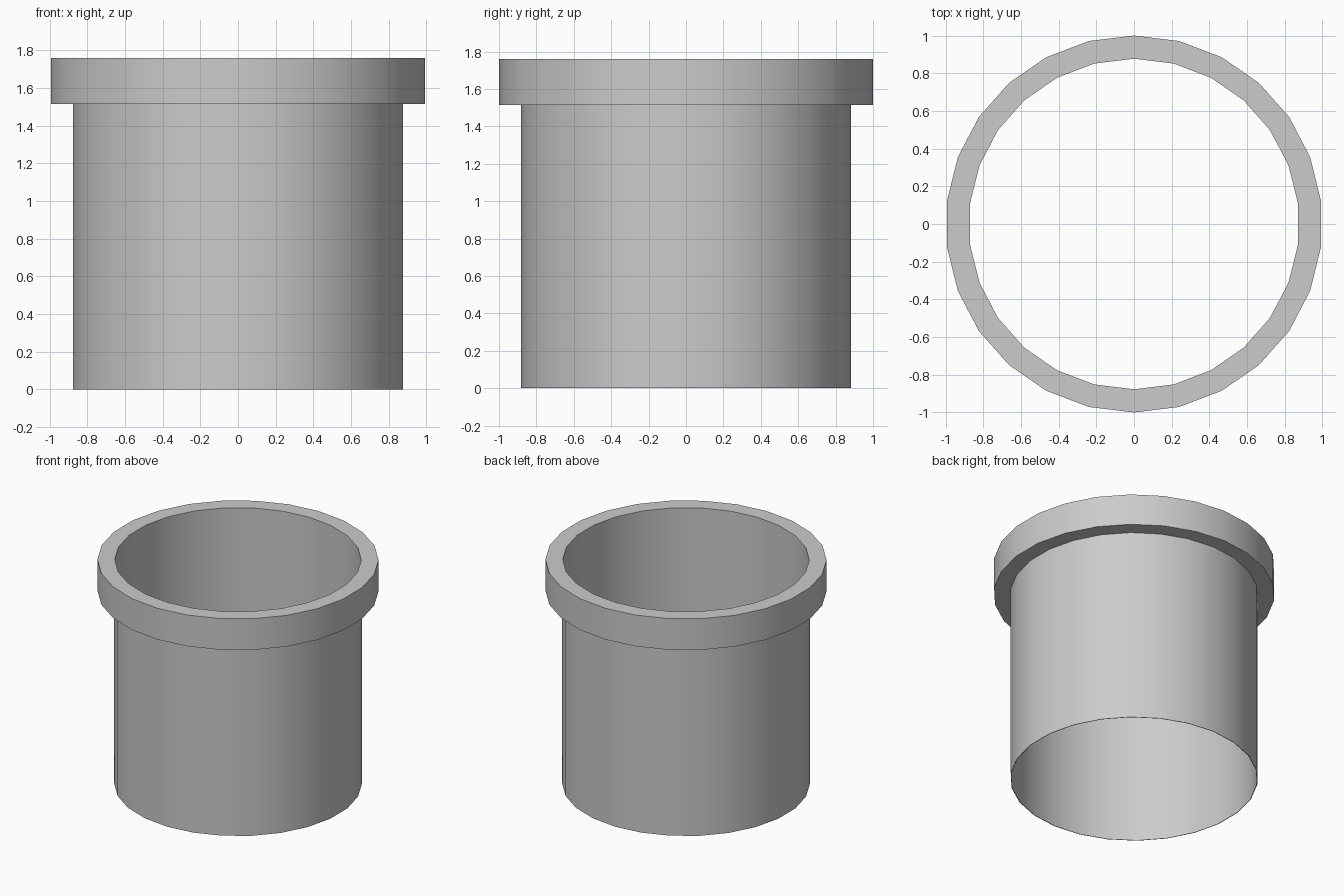
import bpy, bmesh
from math import sin, cos, pi, radians

if "Cube" in bpy.data.objects:
    bpy.data.objects.remove(bpy.data.objects["Cube"])

SIDES = 26

def lathe(name, profile):
    """Revolve a closed (radius, z) profile around z, with a vertex on +y."""
    bm = bmesh.new()
    rings = []
    for i in range(SIDES):
        a = pi / 2 + 2 * pi * i / SIDES
        rings.append([bm.verts.new((r * cos(a), r * sin(a), z)) for r, z in profile])
    n = len(profile)
    for i in range(SIDES):
        a, b = rings[i], rings[(i + 1) % SIDES]
        for j in range(n):
            k = (j + 1) % n
            bm.faces.new((a[j], b[j], b[k], a[k]))
    bmesh.ops.recalc_face_normals(bm, faces=bm.faces)
    me = bpy.data.meshes.new(name)
    bm.to_mesh(me)
    bm.free()
    ob = bpy.data.objects.new(name, me)
    bpy.context.collection.objects.link(ob)
    bpy.ops.object.select_all(action='DESELECT')
    ob.select_set(True)
    bpy.context.view_layer.objects.active = ob
    bpy.ops.object.shade_smooth_by_angle(angle=radians(30))
    return ob

# Thin open tube with a thick collar around its top
lathe("collared_tube", [
    (0.881, 0), (0.881, 1.515), (1.0, 1.515),
    (1.0, 1.76), (0.877, 1.76), (0.877, 0),
])
